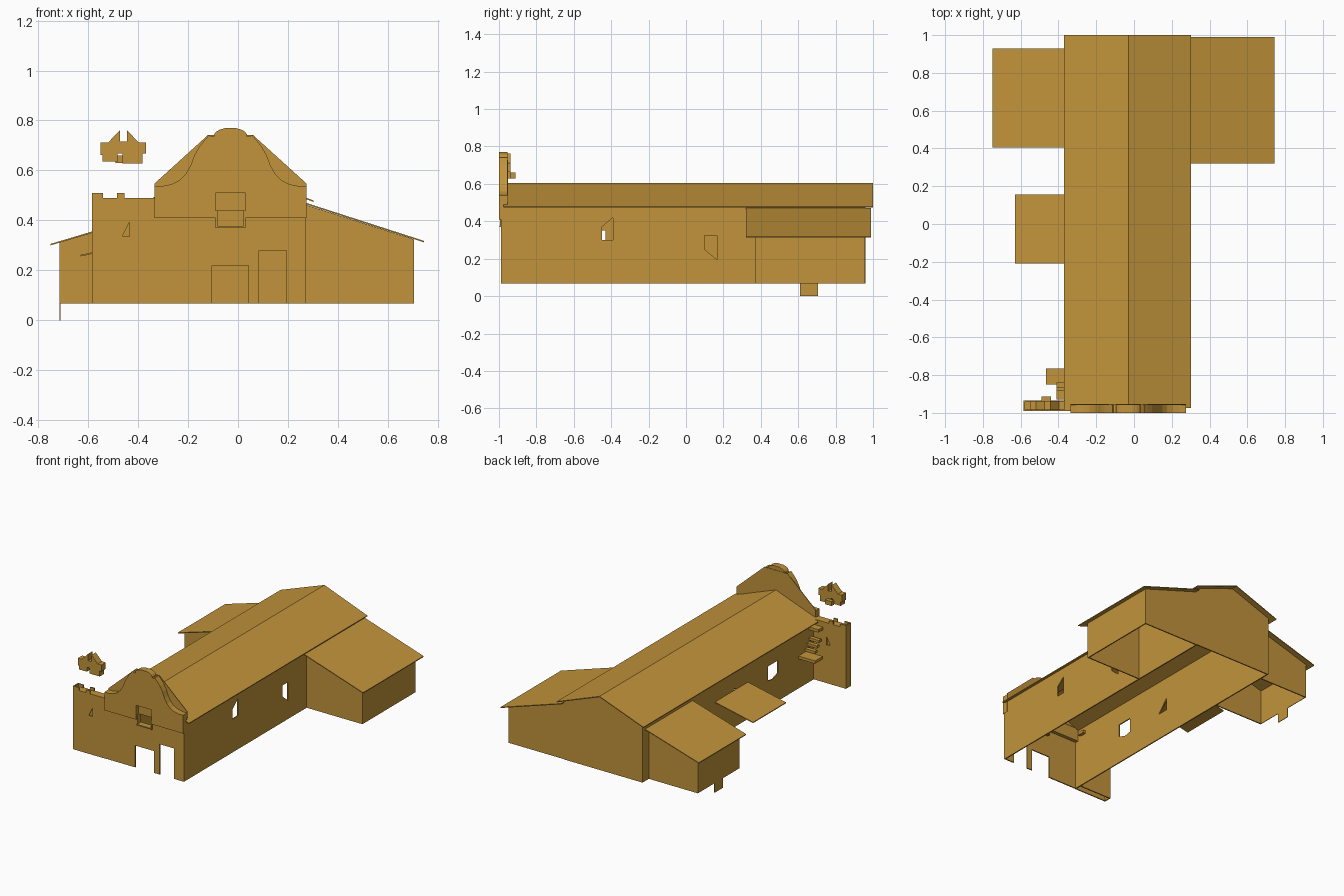
import bpy, bmesh, math
from mathutils import Vector

if "Cube" in bpy.data.objects:
    bpy.data.objects.remove(bpy.data.objects["Cube"], do_unlink=True)

OCHRE = (0.54, 0.295, 0.043, 1)
mat = bpy.data.materials.new("ochre plaster")
mat.use_nodes = True
mat.diffuse_color = OCHRE
mat.node_tree.nodes["Principled BSDF"].inputs["Base Color"].default_value = OCHRE

BASE, T = 0.067, 0.008                  # wall foot height, sheet thickness
WEST, EAST, RIDGE = -0.335, 0.273, -0.03


def prism(name, pts, axis, a, b):
    """Extrude a 2D profile along x (profile y,z) or y (profile x,z)."""
    bm = bmesh.new()
    put = (lambda p, d: (d, p[0], p[1])) if axis == "x" else (lambda p, d: (p[0], d, p[1]))
    face = bm.faces.new([bm.verts.new(put(p, a)) for p in pts])
    new = bmesh.ops.extrude_face_region(bm, geom=[face])["geom"]
    shift = Vector((b - a, 0, 0) if axis == "x" else (0, b - a, 0))
    bmesh.ops.translate(bm, vec=shift, verts=[g for g in new if isinstance(g, bmesh.types.BMVert)])
    bmesh.ops.recalc_face_normals(bm, faces=bm.faces)
    me = bpy.data.meshes.new(name)
    bm.to_mesh(me)
    bm.free()
    me.materials.append(mat)
    ob = bpy.data.objects.new(name, me)
    bpy.context.collection.objects.link(ob)
    return ob


def rect(u0, u1, z0, z1):
    return [(u0, z0), (u1, z0), (u1, z1), (u0, z1)]


def cut(target, pts, axis, a, b):
    """Cut an opening through a wall."""
    tool = prism("opening_cutter", pts, axis, a, b)
    tool.hide_render = True
    tool.hide_viewport = True
    tool.display_type = "WIRE"
    mod = target.modifiers.new("opening", "BOOLEAN")
    mod.operation, mod.object, mod.solver = "DIFFERENCE", tool, "EXACT"


def slab(name, x0, z0, x1, z1, y0, y1, t=0.006):
    """Thin sloping roof sheet."""
    return prism(name, [(x0, z0), (x1, z1), (x1, z1 - t), (x0, z0 - t)], "y", y0, y1)


# Nave side walls with crooked windows
east_wall = prism("nave_left_wall", rect(-0.985, 0.96, BASE, 0.488), "x", EAST - T, EAST)
cut(east_wall, [(-0.45, 0.3), (-0.39, 0.3), (-0.39, 0.42), (-0.45, 0.37)], "x", 0.2, 0.3)
cut(east_wall, [(0.10, 0.25), (0.165, 0.195), (0.165, 0.325), (0.10, 0.325)], "x", 0.2, 0.3)
west_wall = prism("nave_right_wall", rect(-0.985, 0.96, BASE, 0.488), "x", WEST, WEST + T)
cut(west_wall, [(-0.54, 0.26), (-0.48, 0.24), (-0.43, 0.25), (-0.43, 0.35), (-0.54, 0.35)],
    "x", -0.4, -0.3)
cut(west_wall, [(-0.14, 0.25), (-0.06, 0.25), (-0.06, 0.34)], "x", -0.4, -0.3)

# Nave back gable and roof
prism("nave_back_wall", [(WEST, BASE), (EAST, BASE), (EAST, 0.487), (RIDGE, 0.597), (WEST, 0.487)],
      "y", 0.96 - T, 0.96)
prism("nave_roof", [(-0.37, 0.48), (RIDGE, 0.605), (0.302, 0.48),
                    (0.302, 0.474), (RIDGE, 0.599), (-0.37, 0.474)], "y", -0.975, 1.0)


# Side wings: sloped end walls, outer wall and lean-to roof
def wing(side, inner, outer, z_in, z_out, y0, y1):
    ends = [(inner, BASE), (outer, BASE), (outer, z_out), (inner, z_in)]
    prism(side + "_wing_front_wall", ends, "y", y0, y0 + T)
    prism(side + "_wing_back_wall", ends, "y", y1 - T, y1)


wing("left", EAST, 0.705, 0.462, 0.324, 0.37, 0.957)
prism("left_wing_outer_wall", rect(0.37, 0.957, BASE, 0.324), "x", 0.705 - T, 0.705)
slab("left_wing_roof", EAST, 0.47, 0.745, 0.318, 0.32, 0.99)

wing("right", WEST, -0.715, 0.423, 0.312, 0.43, 0.89)
prism("right_wing_outer_wall",
      [(0.43, BASE), (0.61, BASE), (0.61, 0), (0.705, 0), (0.705, BASE),
       (0.89, BASE), (0.89, 0.312), (0.43, 0.312)], "x", -0.715, -0.711)
slab("right_wing_roof", -0.75, 0.306, WEST, 0.43, 0.405, 0.93)

# Porch awning on the side wall
slab("awning", -0.63, 0.262, WEST, 0.325, -0.208, 0.157)

# Front wall with two doorways
front = prism("front_wall",
              [(WEST, BASE), (-0.105, BASE), (-0.105, 0.22), (0.042, 0.22), (0.042, BASE),
               (0.085, BASE), (0.085, 0.28), (0.195, 0.28), (0.195, BASE),
               (EAST, BASE), (EAST, 0.5), (WEST, 0.5)], "y", -0.988, -0.98)
cut(front, rect(-0.09, 0.03, 0.375, 0.51), "y", -1.1, -0.9)

# Bell tower stump: open shell with a broken top edge
crest = [(-0.585, BASE), (WEST, BASE), (WEST, 0.49), (-0.455, 0.49), (-0.455, 0.51),
         (-0.485, 0.51), (-0.485, 0.49), (-0.54, 0.49), (-0.54, 0.51), (-0.585, 0.51)]
slit = [(-0.462, 0.338), (-0.435, 0.335), (-0.435, 0.392)]
for name, y in (("tower_front", -0.99), ("tower_back", -0.935 - T)):
    wall = prism(name, crest, "y", y, y + T)
    cut(wall, slit, "y", -1.1, -0.9)
prism("tower_side", rect(-0.99, -0.935, BASE, 0.51), "x", -0.585, -0.585 + T)
prism("tower_cap", rect(-0.585, WEST, 0.48, 0.49), "y", -0.985, -0.94)

# Curved front gable, mirrored about the ridge line
half = [(0.305, 0.41), (0.305, 0.538), (0.27, 0.538), (0.235, 0.545), (0.205, 0.56),
        (0.18, 0.585), (0.16, 0.62), (0.145, 0.66), (0.125, 0.695), (0.105, 0.72),
        (0.085, 0.742), (0.078, 0.735), (0.066, 0.735)]
half += [(0.066 * math.cos(a), 0.74 + 0.031 * math.sin(a))
         for a in (math.radians(d) for d in (10, 30, 50, 70))]


def mirrored(pts):
    return [(RIDGE + x, z) for x, z in pts] + [(RIDGE - x, z) for x, z in reversed(pts)]


gable = prism("curved_gable", mirrored(half), "y", -1.0, -0.955)
cut(gable, rect(-0.09, 0.03, 0.375, 0.51), "y", -1.1, -0.9)
backing = prism("gable_backing", mirrored([(0.305, 0.5), (0.305, 0.547), (0.09, 0.742), (0.06, 0.742)]),
                "y", -0.957, -0.952)
cut(backing, rect(-0.09, 0.03, 0.375, 0.51), "y", -1.1, -0.9)

# Gable window: upper pane and lower frame
prism("window_pane", rect(-0.09, 0.03, 0.44, 0.51), "y", -0.97, -0.962)
for x in (-0.09, 0.022):
    prism("window_jamb", rect(x, x + 0.008, 0.375, 0.44), "y", -0.995, -0.955)
prism("window_sill", rect(-0.09, 0.03, 0.37, 0.378), "y", -0.998, -0.955)

# Floating tower top fragment
prism("tower_fragment",
      [(-0.55, 0.662), (-0.542, 0.662), (-0.542, 0.635), (-0.482, 0.635), (-0.482, 0.667),
       (-0.462, 0.667), (-0.462, 0.628), (-0.382, 0.628), (-0.382, 0.667), (-0.368, 0.667),
       (-0.368, 0.712), (-0.398, 0.712), (-0.445, 0.762), (-0.445, 0.715), (-0.472, 0.715),
       (-0.472, 0.762), (-0.52, 0.712), (-0.55, 0.712)], "y", -0.985, -0.938)
prism("fragment_stub", rect(-0.49, -0.44, 0.63, 0.66), "y", -0.938, -0.912)

# Broken stair pieces beside the nave
prism("stair_landing", rect(-0.465, WEST, 0.275, 0.295), "y", -0.85, -0.765)
for i in range(3):
    z = 0.30 + i * 0.03
    prism("stair_step", rect(-0.41, WEST, z, z + 0.018), "y", -0.868 - i * 0.022, -0.84 - i * 0.022)
prism("stair_top", rect(-0.41, -0.305, 0.435, 0.455), "y", -0.93, -0.88)
